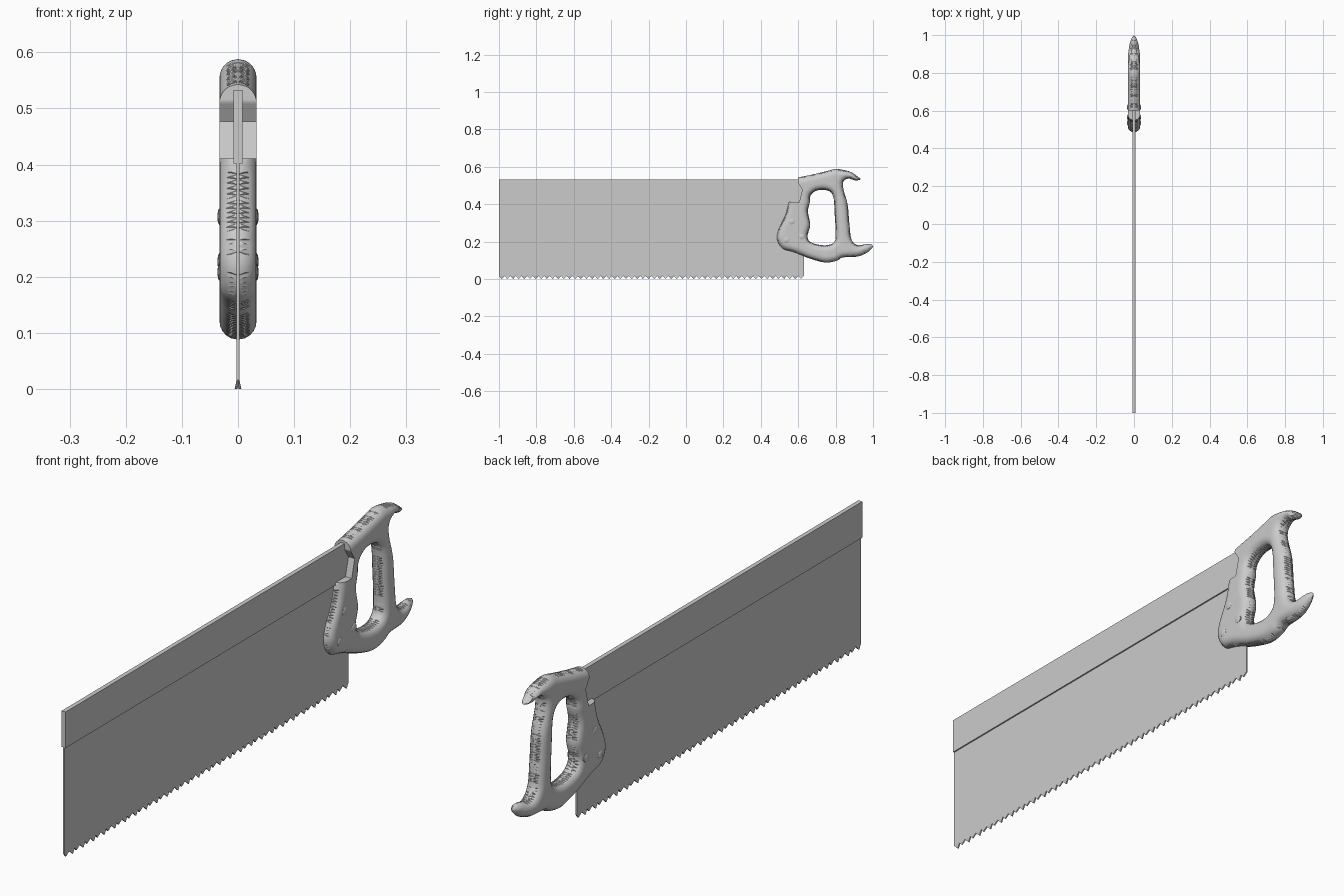
import bpy, bmesh, math
from mathutils import Vector
from mathutils.geometry import delaunay_2d_cdt, intersect_point_line

cube = bpy.data.objects.get("Cube")
if cube:
    bpy.data.objects.remove(cube, do_unlink=True)

grey = bpy.data.materials.new("light grey")
grey.use_nodes = True
grey.diffuse_color = (0.6, 0.6, 0.6, 1)
grey.node_tree.nodes["Principled BSDF"].inputs["Base Color"].default_value = (0.6, 0.6, 0.6, 1)


def finish(name, bm, smooth=None):
    bmesh.ops.recalc_face_normals(bm, faces=bm.faces)
    mesh = bpy.data.meshes.new(name)
    bm.to_mesh(mesh)
    bm.free()
    mesh.materials.append(grey)
    obj = bpy.data.objects.new(name, mesh)
    bpy.context.collection.objects.link(obj)
    if smooth:
        bpy.ops.object.select_all(action='DESELECT')
        obj.select_set(True)
        bpy.context.view_layer.objects.active = obj
        bpy.ops.object.shade_smooth_by_angle(angle=math.radians(smooth))
    return obj


def add_box(bm, half, y0, y1, z0, z1):
    v = [[bm.verts.new((x, y, z)) for y, z in ((y0, z0), (y1, z0), (y1, z1), (y0, z1))]
         for x in (-half, half)]
    for ring in v:
        bm.faces.new(ring)
    for i in range(4):
        j = (i + 1) % 4
        bm.faces.new((v[0][i], v[0][j], v[1][j], v[1][i]))


# Blade with alternately set teeth
HALF, ROOT, TEETH, END = 0.0025, 0.016, 54, 0.63
bm = bmesh.new()
add_box(bm, HALF, -1, END, ROOT, 0.5)
pitch = (END + 1) / TEETH
for i in range(TEETH):
    y = -1 + i * pitch
    lean = 0.0035 if i % 2 else -0.0035
    a, b = [[bm.verts.new(p) for p in ((x, y, ROOT), (x, y + pitch, ROOT),
                                       (x + lean, y + pitch / 2, 0))] for x in (-HALF, HALF)]
    bm.faces.new(a)
    bm.faces.new(b)
    for j in (1, 2):
        k = (j + 1) % 3
        bm.faces.new((a[j], a[k], b[k], b[j]))
finish("blade", bm)

# Stiffening spine along the top of the blade
bm = bmesh.new()
add_box(bm, 0.008, -1, END, 0.402, 0.533)
finish("spine", bm)


# Handle: flat outline inflated to a rounded section
def spline(points, closed, step=0.009):
    pts = [Vector(p) for p in points]
    n, out = len(pts), []
    for i in range(n if closed else n - 1):
        if closed:
            p = [pts[(i + k) % n] for k in (-1, 0, 1, 2)]
        else:
            p = [pts[max(0, min(n - 1, i + k))] for k in (-1, 0, 1, 2)]
        count = max(2, round((p[2] - p[1]).length / step))
        for s in range(count):
            t = s / count
            out.append(p[1] + 0.5 * t * (p[2] - p[0]
                       + t * (2 * p[0] - 5 * p[1] + 4 * p[2] - p[3]
                              + t * (3 * (p[1] - p[2]) + p[3] - p[0]))))
    return out if closed else out + [pts[-1]]


outer = spline([(.60, .543), (.687, .561), (.76, .579), (.805, .588), (.874, .575), (.915, .55),
                (.933, .533), (.906, .527), (.869, .537), (.842, .521), (.842, .479), (.864, .398),
                (.874, .291), (.885, .211), (.917, .181), (.96, .187), (.985, .187), (1.0, .174),
                (.97, .142), (.917, .12), (.837, .115), (.81, .099), (.746, .088), (.66, .11),
                (.58, .142), (.516, .163), (.487, .211), (.495, .265), (.532, .345),
                (.548, .411)], False)
hole = spline([(.666, .447), (.70, .473), (.757, .473), (.787, .441), (.795, .345), (.80, .238),
               (.79, .195), (.74, .18), (.67, .195), (.65, .227), (.664, .29), (.652, .36),
               (.662, .41)], True)
# Straight-sided notch that receives the spine
corners = [Vector(p) for p in ((.548, .411), (.605, .411), (.622, .477), (.60, .512), (.60, .543))]
notch = []
for a, b in zip(corners, corners[1:]):
    notch += [a.lerp(b, s / 8) for s in range(8)]
border = outer + notch[1:]
RADIUS = 0.033
segments = list(zip(outer, outer[1:])) + list(zip(hole, hole[1:] + hole[:1]))


def depth(p):
    best = 9.0
    for a, b in segments:
        if abs(a.x - p.x) > best + 0.02 or abs(a.y - p.y) > best + 0.02:
            continue
        d = b - a
        t = max(0, min(1, (p - a).dot(d) / d.length_squared))
        best = min(best, (a + d * t - p).length)
    return best


def inside(p):
    hit = False
    for loop in (border, hole):
        for a, b in zip(loop, loop[1:] + loop[:1]):
            if (a.y > p.y) != (b.y > p.y) and p.x < a.x + (p.y - a.y) * (b.x - a.x) / (b.y - a.y):
                hit = not hit
    return hit


def thickness(p):
    d = min(depth(p), RADIUS)
    if d < 1e-5:
        return 0.0
    tip = 0.945 if p.y > 0.5 else 1.005
    u = max(0, min(1, (p.x - 0.85) / (tip - 0.85)))
    return math.sqrt(RADIUS ** 2 - (RADIUS - d) ** 2) * math.sqrt(1 - u * u)


# Support points: rings parallel to the rim, then a grid across the flat middle
points = border + hole
edges = [(i, (i + 1) % len(border)) for i in range(len(border))]
edges += [(len(border) + i, len(border) + (i + 1) % len(hole)) for i in range(len(hole))]
for angle in (22, 40, 58, 74, 90):
    d = RADIUS * (1 - math.cos(math.radians(angle)))
    for a, b in segments:
        normal = Vector((a.y - b.y, b.x - a.x)).normalized()
        for side in (d, -d):
            p = (a + b) / 2 + normal * side
            if inside(p) and depth(p) > d * 0.97:
                points.append(p)
GRID = 0.013
for i in range(42):
    for j in range(40):
        p = Vector((0.48 + i * GRID, 0.08 + j * GRID))
        if inside(p) and depth(p) > RADIUS * 1.1:
            points.append(p)

verts, _, faces, *_ = delaunay_2d_cdt(points, edges, [], 0, 1e-5)
bm = bmesh.new()
left, right = [], []
for p in verts:
    x = thickness(p)
    v = bm.verts.new((x, p.x, p.y))
    left.append(v)
    right.append(bm.verts.new((-x, p.x, p.y)) if x else v)
partner = dict(zip(left, right))
for f in faces:
    if inside(sum((verts[i] for i in f), Vector((0, 0))) / len(f)):
        for side in (left, right):
            ring = [side[i] for i in f]
            if side is left or any(left[i] is not right[i] for i in f):
                bm.faces.new(ring)
# Close the notch between both sides
for e in [e for e in bm.edges if e.is_boundary]:
    a, b = e.verts
    if a in partner and b in partner:
        ring = list(dict.fromkeys((a, b, partner[b], partner[a])))
        if len(ring) > 2:
            bm.faces.new(ring)
bmesh.ops.delete(bm, geom=[v for v in bm.verts if not v.link_faces], context='VERTS')
finish("handle", bm, 42)

# Domed rivets through the cheek of the handle
bm = bmesh.new()
for y, z in ((.566, .307), (.537, .208), (.618, .227)):
    for sign in (-1, 1):
        rings = []
        for x, r in ((.025, .015), (.0335, .015), (.0355, .011), (.0365, .005)):
            rings.append([bm.verts.new((sign * x, y + r * math.cos(k * math.tau / 16),
                                        z + r * math.sin(k * math.tau / 16))) for k in range(16)])
        for lo, hi in zip(rings, rings[1:]):
            for k in range(16):
                m = (k + 1) % 16
                bm.faces.new((lo[k], lo[m], hi[m], hi[k]))
        bm.faces.new(rings[0])
        bm.faces.new(rings[-1])
finish("rivets", bm, 40)
